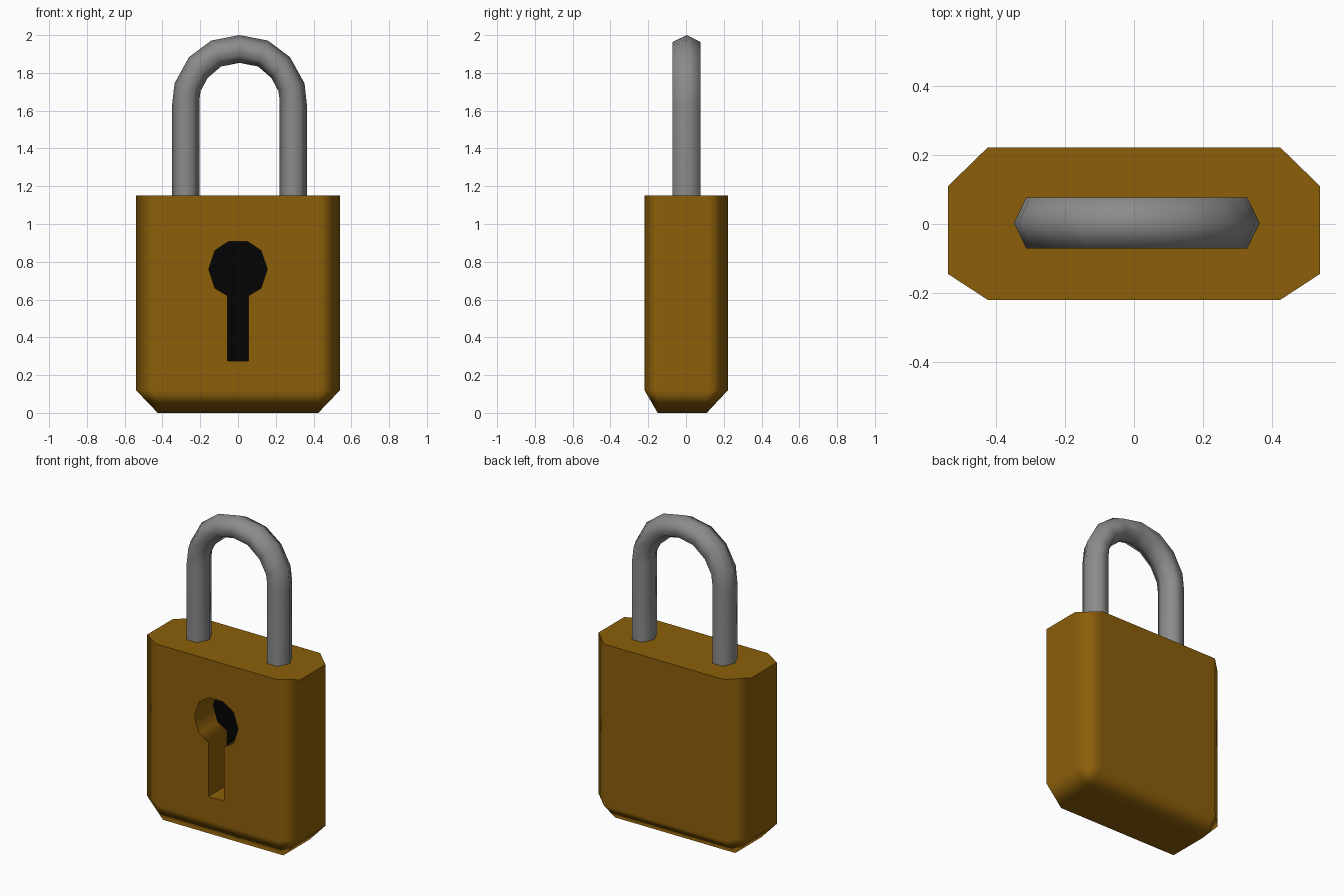
import bpy, bmesh
from math import radians

if "Cube" in bpy.data.objects:
    bpy.data.objects.remove(bpy.data.objects["Cube"])


def finish(name, bm, color=None):
    bmesh.ops.recalc_face_normals(bm, faces=bm.faces)
    mesh = bpy.data.meshes.new(name)
    bm.to_mesh(mesh)
    bm.free()
    obj = bpy.data.objects.new(name, mesh)
    bpy.context.collection.objects.link(obj)
    if color:
        mesh.materials.append(material(name + "_color", color))
    return obj


def material(name, color):
    mat = bpy.data.materials.new(name)
    mat.diffuse_color = (*color, 1)
    mat.use_nodes = True
    mat.node_tree.nodes["Principled BSDF"].inputs["Base Color"].default_value = mat.diffuse_color
    return mat


def select(obj):
    bpy.ops.object.select_all(action='DESELECT')
    obj.select_set(True)
    bpy.context.view_layer.objects.active = obj


def smooth(obj, angle):
    select(obj)
    bpy.ops.object.shade_smooth_by_angle(angle=radians(angle))


# Body: block with chamfered upright and bottom edges, flat sharp top
bm = bmesh.new()
for s in (-1, 1):
    for z in (0.12, 1.15):
        for x, y in ((0.54, -0.145), (0.425, -0.22), (0.425, 0.222), (0.54, 0.11)):
            bm.verts.new((s * x, y, z))
    for y in (-0.15, 0.11):
        bm.verts.new((s * 0.425, y, 0))
bmesh.ops.convex_hull(bm, input=bm.verts)
bmesh.ops.dissolve_limit(bm, angle_limit=radians(1), verts=bm.verts, edges=bm.edges)
body = finish("body", bm, (0.26, 0.113, 0.003))

# Keyhole cutter: round hole with a slot below, as a prism
half = [(0.055, 0.275), (0.055, 0.62), (0.122, 0.66), (0.155, 0.76), (0.122, 0.86), (0.05, 0.907)]
outline = half + [(-x, z) for x, z in reversed(half)]
POCKET_Y = -0.03
bm = bmesh.new()
face = bm.faces.new([bm.verts.new((x, -0.4, z)) for x, z in outline])
ext = bmesh.ops.extrude_face_region(bm, geom=[face], use_keep_orig=True)
moved = [v for v in ext["geom"] if isinstance(v, bmesh.types.BMVert)]
bmesh.ops.translate(bm, verts=moved, vec=(0, POCKET_Y + 0.4, 0))
cutter = finish("keyhole_cutter", bm)
cutter.hide_render = True

cut = body.modifiers.new("keyhole", 'BOOLEAN')
cut.operation = 'DIFFERENCE'
cut.solver = 'EXACT'
cut.object = cutter
select(body)
bpy.ops.object.modifier_apply(modifier=cut.name)
bpy.data.objects.remove(cutter, do_unlink=True)

# Black floor of the keyhole pocket
while len(body.data.materials) > 1:
    body.data.materials.pop()
body.data.materials.append(material("keyhole_black", (0.001, 0.001, 0.001)))
for p in body.data.polygons:
    on_floor = abs(p.center.y - POCKET_Y) < 0.002 and p.normal.y < -0.9
    p.material_index = 1 if on_floor else 0
smooth(body, 65)

# Keep the broad faces evenly shaded and the rounding on the chamfers
weighted = body.modifiers.new("even_faces", 'WEIGHTED_NORMAL')
weighted.keep_sharp = True
weighted.weight = 100

# Shackle: six-sided bar swept over an arch, stations are (outer x, z, inner x, z)
side = [(0.357, 1.10, 0.212, 1.10), (0.357, 1.63, 0.212, 1.66), (0.344, 1.745, 0.206, 1.704),
        (0.267, 1.884, 0.169, 1.773), (0.15, 1.971, 0.098, 1.834)]
stations = side + [(0, 2.0, 0, 1.853)] + [(-a, b, -c, d) for a, b, c, d in reversed(side)]
section = [(0, 0), (0.25, 0.074), (0.75, 0.074), (1, 0), (0.75, -0.074), (0.25, -0.074)]
bm = bmesh.new()
rings = [[bm.verts.new((0.008 + ox + (ix - ox) * t, y + 0.003, oz + (iz - oz) * t))
          for t, y in section] for ox, oz, ix, iz in stations]
for a, b in zip(rings, rings[1:]):
    for i in range(6):
        j = (i + 1) % 6
        bm.faces.new((a[i], a[j], b[j], b[i]))
bm.faces.new(rings[0])
bm.faces.new(rings[-1])
smooth(finish("shackle", bm, (0.26, 0.26, 0.26)), 75)
